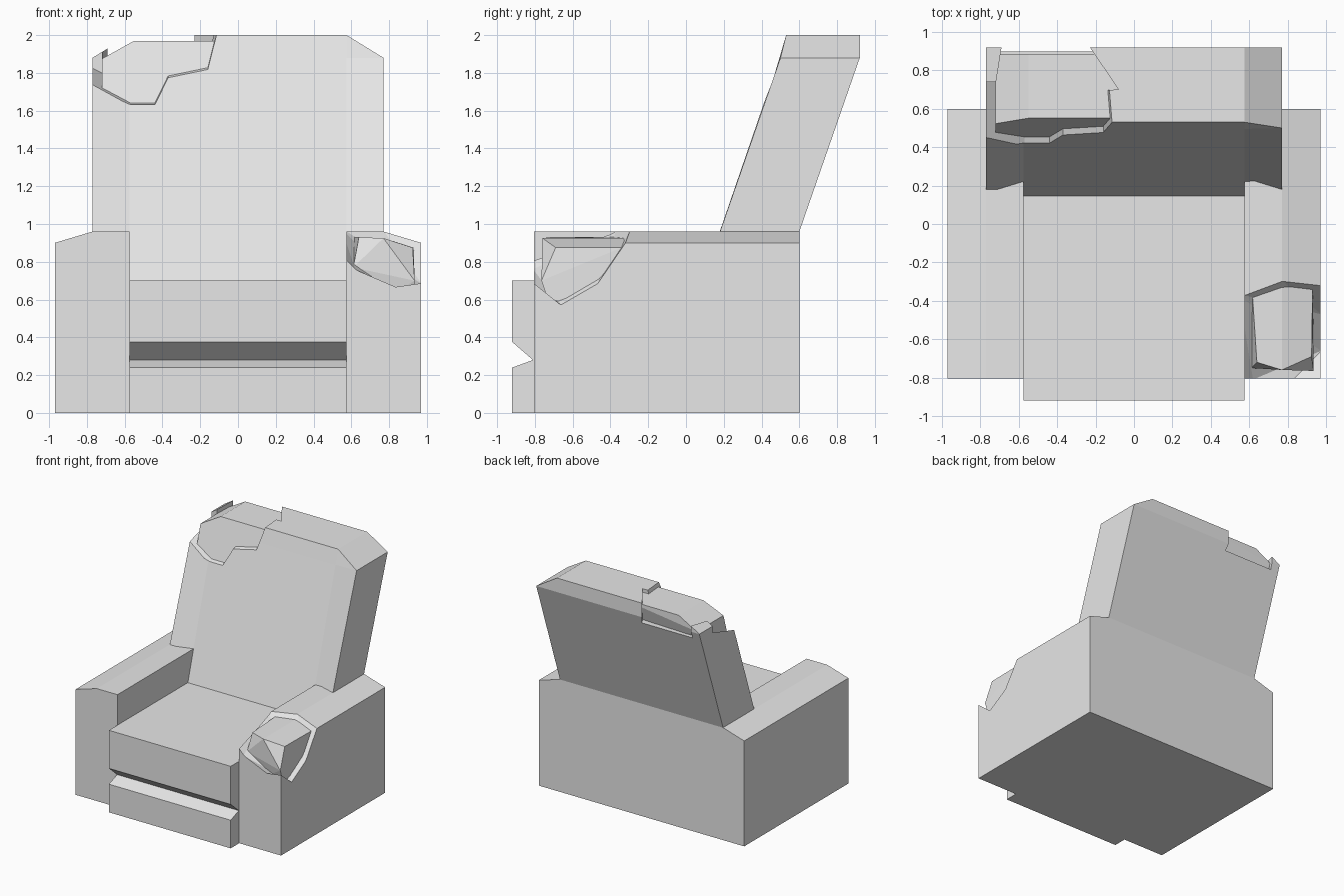
import bpy, bmesh
from mathutils import Vector

cube = bpy.data.objects.get("Cube")
if cube:
    bpy.data.objects.remove(cube, do_unlink=True)

grey = bpy.data.materials.new("plain_grey")
grey.use_nodes = True
colour = (0.8, 0.8, 0.8, 1)
grey.diffuse_color = colour
grey.node_tree.nodes["Principled BSDF"].inputs["Base Color"].default_value = colour


def finish(name, bm):
    bmesh.ops.remove_doubles(bm, verts=bm.verts, dist=1e-4)
    bmesh.ops.recalc_face_normals(bm, faces=bm.faces)
    mesh = bpy.data.meshes.new(name)
    bm.to_mesh(mesh)
    bm.free()
    mesh.materials.append(grey)
    obj = bpy.data.objects.new(name, mesh)
    bpy.context.collection.objects.link(obj)
    return obj


def loft(name, loops):
    """Join matching closed loops with quads and cap both ends."""
    bm = bmesh.new()
    rings = [[bm.verts.new(p) for p in loop] for loop in loops]
    for a, b in zip(rings, rings[1:]):
        for i in range(len(a)):
            j = (i + 1) % len(a)
            bm.faces.new((a[i], a[j], b[j], b[i]))
    bm.faces.new(rings[0])
    bm.faces.new(rings[-1])
    return finish(name, bm)


def hull(name, points):
    bm = bmesh.new()
    verts = [bm.verts.new(p) for p in points]
    out = bmesh.ops.convex_hull(bm, input=verts)
    loose = {v for v in out["geom_interior"] if isinstance(v, bmesh.types.BMVert)}
    bmesh.ops.delete(bm, geom=list(loose), context="VERTS")
    bmesh.ops.dissolve_limit(bm, angle_limit=0.02, verts=bm.verts, edges=bm.edges)
    return finish(name, bm)


def carve(obj, cutter):
    cutter.hide_render = True
    mod = obj.modifiers.new("chip", "BOOLEAN")
    mod.operation = "DIFFERENCE"
    mod.solver = "EXACT"
    mod.object = cutter
    bpy.context.view_layer.objects.active = obj
    bpy.ops.object.modifier_apply(modifier=mod.name)
    bpy.data.objects.remove(cutter, do_unlink=True)


# Seat body with the footrest groove
seat_profile = [(-.92, 0), (-.92, .24), (-.81, .28), (-.92, .375), (-.92, .7),
                (.3, .7), (.35, .96), (.6, .96), (.6, 0)]
loft("seat_body", [[(x, y, z) for y, z in seat_profile] for x in (-.575, .575)])

# Arms with sloped outer tops
arm_profile = [(.575, 0), (.97, 0), (.97, .9), (.77, .96), (.575, .96)]
arms = {}
for name, side in (("left_arm", 1), ("right_arm", -1)):
    arms[name] = loft(name, [[(side * x, y, z) for x, z in arm_profile] for y in (-.805, .6)])

# Leaning backrest, chamfered top corners, slightly hollow front
edge = [(.055, .6), (.5, 1.88), (.5, 1.88), (.92, 1.88), (.92, 1.88), (.475, .6)]
middle = [(.115, .6), (.495, 1.88), (.53, 2), (.92, 2), (.92, 1.88), (.475, .6)]
columns = [(-.77, edge), (-.575, middle), (.575, middle), (.77, edge)]
backrest = loft("backrest", [[(x, y, z) for y, z in prof] for x, prof in columns])

# Broken corner of the backrest: front and side chip, then rear chip
chip = [(-.9, 1.8), (-.57, 1.64), (-.44, 1.64), (-.37, 1.77), (-.16, 1.81),
        (-.08, 2.1), (-.9, 2.1)]
carve(backrest, loft("front_chip_cutter",
      [[(x, y, z + .3 * (y - .45)) for x, z in chip] for y in (.2, .74)]))
rear = [(-.08, .7), (-.23, .92), (-.26, 1), (-.66, 1), (-.69, .92), (-.72, .73), (-.7, .68)]
carve(backrest, loft("rear_chip_cutter", [[(x, y, z) for x, y in rear] for z in (1.82, 2.1)]))

# Filling seen inside the backrest chip
core = []
for x, top in ((-.72, 1.875), (-.55, 1.97), (0, 1.97)):
    for z in (1.5, top):
        core.append((x, .175 + .296 * (z - .7), z))
    core += [(x, .885, top), (x, .85, 1.87), (x, .74, 1.5)]
hull("backrest_filling", core)

# Broken front corner of the left arm
front = [(.57, .82), (.62, .76), (.83, .67), (.97, .69)]
side = [(-.66, .57), (-.47, .68), (-.32, .9)]
top = [(.97, -.335), (.77, -.295), (.57, -.37)]
points = [(x, -.81, z) for x, z in front] + [(.975, y, z) for y, z in side]
points += [(x, y, .965) for x, y in top]
points += [(x, -.81, 1) for x in (.55, 1)] + [(.55, -.81, .83), (.55, -.38, .97)]
carve(arms["left_arm"], hull("arm_chip_cutter", points))

# Filling seen inside the arm chip
hull("arm_filling", [
    (.925, -.69, .875), (.93, -.34, .875), (.77, -.76, .925), (.77, -.31, .925),
    (.64, -.72, .93), (.615, -.34, .93), (.61, -.75, .77), (.61, -.34, .6),
    (.935, -.765, .7), (.935, -.34, .5), (.935, -.7, .5), (.61, -.7, .5)])
